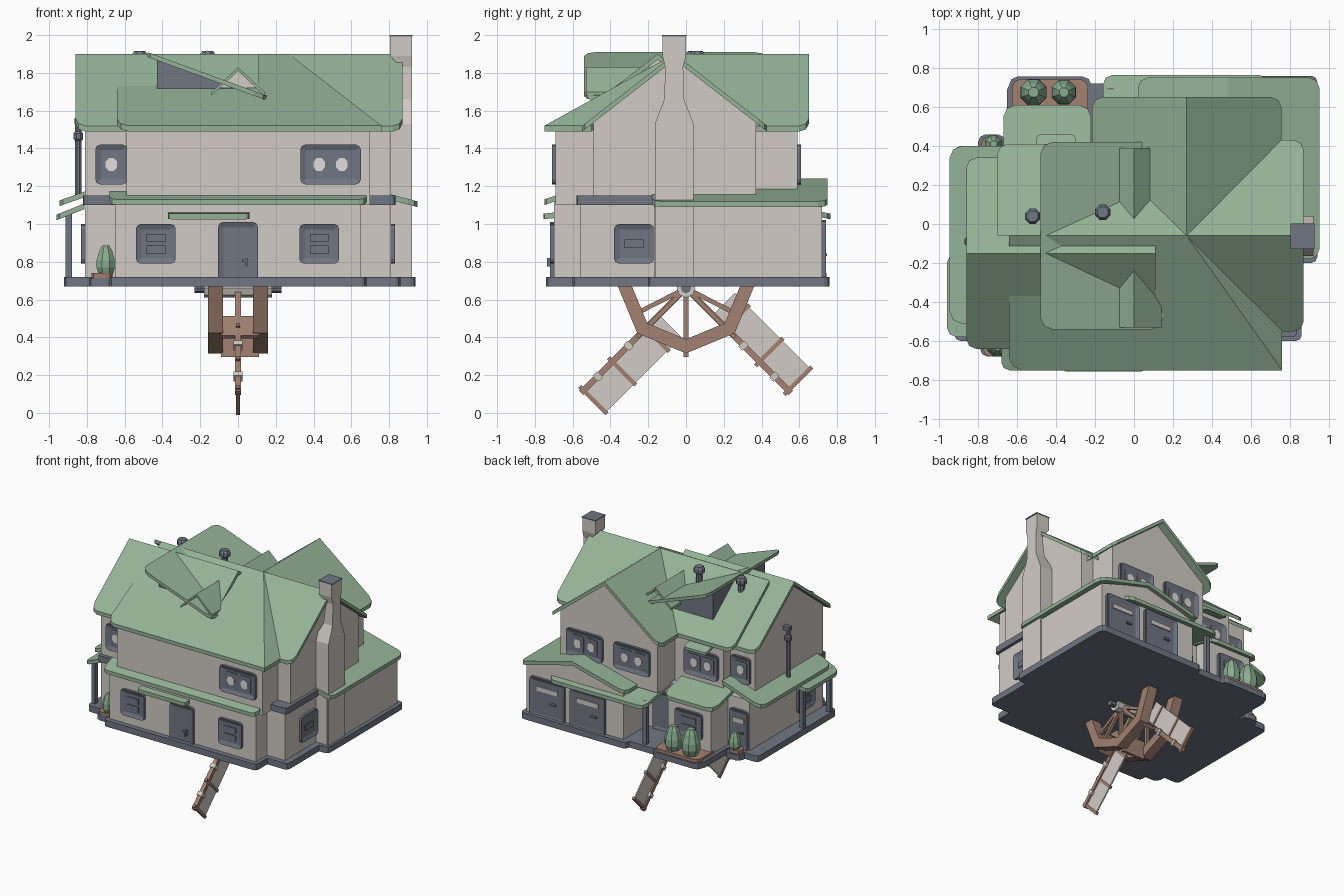
import bpy, bmesh, math
from mathutils import Matrix, Vector

if "Cube" in bpy.data.objects:
    bpy.data.objects.remove(bpy.data.objects["Cube"])


def material(name, rgb):
    m = bpy.data.materials.new(name)
    m.diffuse_color = (*rgb, 1)
    m.use_nodes = True
    m.node_tree.nodes["Principled BSDF"].inputs["Base Color"].default_value = m.diffuse_color
    return m


GREEN = material("roof green", (0.30, 0.45, 0.31))
WALL = material("wall beige", (0.64, 0.60, 0.56))
GRAY = material("trim gray", (0.165, 0.18, 0.225))
BROWN = material("wood brown", (0.36, 0.22, 0.165))
BUSH = material("bush green", (0.25, 0.42, 0.28))
GLASS = material("pale glass", (0.75, 0.73, 0.70))


def finish(name, bm, mat):
    bmesh.ops.recalc_face_normals(bm, faces=bm.faces)
    me = bpy.data.meshes.new(name)
    bm.to_mesh(me)
    bm.free()
    me.materials.append(mat)
    ob = bpy.data.objects.new(name, me)
    bpy.context.collection.objects.link(ob)
    return ob


def loft(name, rings, mat):
    """Closed solid through rings of 3D points."""
    bm = bmesh.new()
    vs = [[bm.verts.new(p) for p in r] for r in rings]
    n = len(vs[0])
    for a, b in zip(vs, vs[1:]):
        for i in range(n):
            bm.faces.new((a[i], a[(i + 1) % n], b[(i + 1) % n], b[i]))
    bm.faces.new(vs[0][::-1])
    bm.faces.new(vs[-1])
    return finish(name, bm, mat)


def prism(name, axis, pts, a0, a1, mat):
    put = {'x': lambda p, a: (a, p[0], p[1]), 'y': lambda p, a: (p[0], a, p[1]),
           'z': lambda p, a: (p[0], p[1], a)}[axis]
    return loft(name, [[put(p, a) for p in pts] for a in (a0, a1)], mat)


def rect(x0, x1, y0, y1, r=0, cut="abcd"):
    """Rectangle; corners a,b,c,d (counter-clockwise from low-low) are cut by r."""
    out = []
    for k, (x, y), (sx, sy) in zip("abcd", ((x0, y0), (x1, y0), (x1, y1), (x0, y1)),
                                   ((1, 1), (-1, 1), (-1, -1), (1, -1))):
        if r and k in cut:
            c = [(x, y + sy * r), (x + sx * r * .3, y + sy * r * .3), (x + sx * r, y)]
            out += c if k in "ac" else c[::-1]
        else:
            out.append((x, y))
    return out


def box(name, x0, x1, y0, y1, z0, z1, mat, r=0):
    return prism(name, 'z', rect(x0, x1, y0, y1, r), z0, z1, mat)


def slab(name, plan, zf, t=0.03, mat=GREEN):
    """Sloped sheet: plan outline with height zf(x, y) on its top."""
    return loft(name, [[(x, y, zf(x, y) - d) for x, y in plan] for d in (t, 0)], mat)


def gable_roof(name, axis, a0, a1, c, half, zr, ze, t=0.03, r=0.05, cut="ab"):
    """Two slopes from a ridge at c; cut 'a'/'b' rounds eave corners at ends a0/a1."""
    k = (zr - ze) / half
    for s in (-1, 1):
        lo, hi = (c - half, c) if s < 0 else (c, c + half)
        if axis == 'x':
            keys = {('a', -1): 'a', ('b', -1): 'b', ('a', 1): 'd', ('b', 1): 'c'}
            plan = rect(a0, a1, lo, hi, r, [keys[e, s] for e in cut])
            slab(name, plan, lambda x, y: zr - k * abs(y - c), t)
        else:
            keys = {('a', -1): 'a', ('b', -1): 'd', ('a', 1): 'b', ('b', 1): 'c'}
            plan = rect(lo, hi, a0, a1, r, [keys[e, s] for e in cut])
            slab(name, plan, lambda x, y: zr - k * abs(x - c), t)


def gable_wall(name, axis, a0, a1, w0, w1, c, z0, z1, zp, mat=WALL):
    prism(name, axis, [(w0, z0), (w1, z0), (w1, z1), (c, zp), (w0, z1)], a0, a1, mat)


def window(name, x, y, z, w, h, ang=0, panes=0, bars=0, slit=False):
    """Chamfered frame with recessed panel; ang 0 faces -y, 90 +x, 180 +y, 270 -x."""
    parts = []
    bm = bmesh.new()
    outline = rect(-w / 2, w / 2, -h / 2, h / 2, 0.025)
    front = bm.faces.new([bm.verts.new((a, -0.02, b)) for a, b in outline])
    ext = bmesh.ops.extrude_face_region(bm, geom=[front])
    bmesh.ops.translate(bm, vec=(0, 0.04, 0),
                        verts=[v for v in ext["geom"] if isinstance(v, bmesh.types.BMVert)])
    if not front.is_valid:
        front = min(bm.faces, key=lambda f: f.calc_center_median().y)
    bmesh.ops.inset_region(bm, faces=[front], thickness=0.03)
    bmesh.ops.translate(bm, vec=(0, 0.012, 0), verts=front.verts)
    parts.append(finish(name, bm, GRAY))
    for i in range(panes):
        cx = (i - (panes - 1) / 2) * 0.12
        parts.append(prism(name + "_sash", 'y', rect(cx - .052, cx + .052, -.065, .065, .01), -.013, 0, GRAY))
        disc = [(cx + .033 * math.cos(a * math.pi / 4 + .39), .038 * math.sin(a * math.pi / 4 + .39)) for a in range(8)]
        parts.append(prism(name + "_glass", 'y', disc, -.018, -.012, GLASS))
    for i in range(bars):
        cz = (i - (bars - 1) / 2) * 0.062
        parts.append(prism(name + "_panel", 'y', rect(-w / 2 + .055, w / 2 - .055, cz - .022, cz + .022), -.016, 0, GRAY))
    if slit:
        parts.append(prism(name + "_slit", 'y', rect(-w * .3, w * .3, h * .17, h * .28), -.016, 0, WALL))
        parts.append(prism(name + "_handle", 'y', rect(w * .1, w * .25, -.03, -.015), -.026, 0, GRAY))
    for p in parts:
        p.matrix_world = Matrix.Translation((x, y, z)) @ Matrix.Rotation(math.radians(ang), 4, 'Z')


def turned(name, x, y, prof, mat, n=8):
    """Low-poly turned part from (radius, z) pairs."""
    loft(name, [[(x + r * math.cos(2 * math.pi * (i + .5) / n), y + r * math.sin(2 * math.pi * (i + .5) / n), z)
                 for i in range(n)] for r, z in prof], mat)


# base slab and ground floor
for b in ((-.68, .68, -.74, 0), (-.92, 0, -.6, .40), (0, .86, -.6, 0), (0, .94, -.2, .76), (-.65, .1, 0, .72)):
    box("base_slab", *b, .67, .72, GRAY, .03)
for b in ((-.65, .65, -.70, 0), (-.81, 0, -.58, .35), (0, .81, -.56, 0), (-.62, -.24, 0, .57), (-.3, .1, 0, .42)):
    box("lower_wall", *b, .70, 1.12, WALL)
gable_wall("garage_wall", 'y', -.17, .72, .05, .91, .48, .70, 1.09, 1.22)
box("band_right", .2, .835, -.58, 0, 1.10, 1.15, GRAY, .02)
box("band_left", -.82, 0, -.61, .3, 1.10, 1.15, GRAY, .02)

# upper floor walls
gable_wall("main_wall", 'x', -.59, .27, -.69, .37, -.06, 1.1, 1.53, 1.87)
box("main_wall_right", .2, .70, -.69, 0, 1.1, 1.53, WALL)
gable_wall("left_wing_wall", 'x', -.81, 0, -.58, .28, -.15, 1.1, 1.54, 1.87)
gable_wall("right_wing_wall", 'x', .27, .81, -.49, .37, -.06, 1.1, 1.54, 1.87)
gable_wall("back_wing_wall", 'y', 0, .59, -.16, .70, .27, 1.1, 1.54, 1.87)

# upper roofs
slab("front_roof", [(-.64, -.69), (-.62, -.73), (-.58, -.75), (.76, -.75), (.27, -.06), (-.64, -.06)],
     lambda x, y: 1.9 + .55 * (y + .06))
slab("front_hip", [(.27, -.06), (.76, -.75), (.76, -.5)], lambda x, y: 1.9 - .775 * (x - .27))
slab("rear_roof", rect(-.70, .27, -.06, .41, .05, "d"), lambda x, y: 1.9 - .8 * (y + .06))
gable_roof("left_wing_roof", 'x', -.86, .11, -.15, .49, 1.9, 1.52, cut="a")
gable_roof("right_wing_roof", 'x', .27, .87, -.06, .49, 1.9, 1.52, cut="b")
gable_roof("back_wing_roof", 'y', -.06, .65, .27, .485, 1.9, 1.52, cut="b")

# tilted dormer and small cross gable
slab("dormer_roof", rect(-.48, .15, -.54, .42, .06), lambda x, y: 1.91 - .365 * (x + .48), .025)
prism("dormer_box", 'y', [(-.43, 1.5), (-.43, 1.87), (-.02, 1.72), (-.02, 1.5)], -.39, .27, GRAY)
gable_roof("small_gable_roof", 'y', -.53, .39, 0, .14, 1.83, 1.70, .02, r=0)
prism("small_gable_wall", 'y', [(-.1, 1.72), (.1, 1.72), (0, 1.82)], -.42, .3, WALL)

# lower roofs, awnings
slab("front_eave", rect(-.68, .68, -.75, -.62, .04, "ab"), lambda x, y: 1.13 + .35 * (y + .75))
slab("front_awning", rect(-.37, .06, -.755, -.68, .02, "ab"), lambda x, y: 1.055 + .1 * (y + .755))
slab("left_lean_roof", rect(-.945, -.6, -.51, .40, .06, "ad"), lambda x, y: 1.125 + .35 * (x + .945))
slab("left_porch_roof", rect(-.96, -.79, -.58, -.15, .05, "ad"), lambda x, y: 1.05 + .4 * (x + .96))
gable_roof("garage_roof", 'y', -.18, .75, .485, .465, 1.24, 1.12)
slab("garage_canopy", rect(-.16, .69, .3, .765, .05, "cd"), lambda x, y: 1.055 - .2 * (y - .765))
slab("bay_roof", rect(-.67, -.22, .2, .61, .06, "cd"), lambda x, y: 1.11 - .25 * (y - .61))
slab("bay_awning", rect(-.50, -.30, .35, .46, .02, "cd"), lambda x, y: 1.46 - .3 * (y - .46), .02)

# chimney and roof vents
loft("chimney", [[(x0, y0, z), (.92, y0, z), (.92, y1, z), (x0, y1, z)] for x0, y0, y1, z in
                 ((.78, -.165, .04, .72), (.78, -.165, .04, 1.53), (.84, -.115, -.01, 1.66),
                  (.86, -.11, -.015, 1.83), (.805, -.125, 0, 1.89), (.805, -.125, 0, 1.995))], WALL)
box("chimney_cap", .803, .925, -.127, .002, 1.992, 2.0, GRAY)
for x, y in ((-.52, .04), (-.16, .06)):
    turned("roof_vent", x, y, ((.025, 1.72), (.025, 1.86), (.042, 1.87), (.042, 1.9), (.03, 1.917)), GRAY)
turned("drain_pipe", -.845, -.09, ((.018, 1.15), (.018, 1.44), (.027, 1.45), (.027, 1.48), (.018, 1.49), (.018, 1.55)), GRAY)
box("pipe_elbow", -.865, -.8, -.108, -.072, 1.53, 1.56, GRAY)

# windows and doors
for x in (-.435, .43):
    window("front_window", x, -.70, .895, .21, .21, 0, bars=2)
window("right_window", .81, -.275, .895, .21, .21, 90, bars=1)
window("left_window", -.81, -.35, .895, .21, .21, 270, bars=2)
window("bay_window", -.43, .57, .92, .24, .21, 180, bars=2)
window("front_door", 0, -.70, .85, .21, .32, 0)
box("front_door_handle", .02, .05, -.735, -.70, .80, .815, GRAY)
box("front_door_lock", .04, .05, -.735, -.70, .775, .82, GRAY)
window("back_door", -.10, .42, .87, .18, .32, 180)
window("side_door", -.72, .35, .87, .16, .32, 180, slit=True)
for x in (.72, .36):
    window("garage_door", x, .72, .86, .31, .32, 180, slit=True)
for x, y, w, ang, n in ((.49, -.69, .32, 0, 2), (-.67, -.58, .17, 0, 1), (.06, .59, .32, 180, 2),
                        (.48, .59, .32, 180, 2), (-.40, .37, .30, 180, 2), (-.69, .28, .17, 180, 1)):
    window("upper_window", x, y, 1.315, w, .21, ang, panes=n)

# posts, planters, bushes
for x, y in ((-.895, -.54), (-.895, -.2), (-.12, .68)):
    box("porch_post", x - .017, x + .017, y - .017, y + .017, .70, 1.07, GRAY)
for x0, x1, y0, y1 in ((-.64, -.22, .5, .755), (-.80, -.66, .36, .46), (-.79, -.65, -.68, -.56)):
    box("planter_base", x0, x1, y0, y1, .67, .715, GRAY, .04)
    box("planter", x0 + .015, x1 - .015, y0, y1 - .012, .70, .74, BROWN, .04)
for x, y, s in ((-.515, .675, 1.35), (-.36, .675, 1.25), (-.72, .41, .9), (-.70, -.63, 1)):
    turned("bush", x, y, [(r * s, .72 + h * s) for r, h in
                          ((.035, 0), (.054, .05), (.052, .09), (.036, .14), (.02, .165))], BUSH)

# wheel under the house, axle along x
HZ = .66
A = [math.radians(a) for a in (-90, -45, 0, 45, 90)]
for x in (-.16, .08):
    ring = [(.365 * math.sin(a), HZ + .02 - .365 * math.cos(a)) for a in A]
    ring += [(.29 * math.sin(a), HZ + .02 - .29 * math.cos(a)) for a in A[::-1]]
    prism("wheel_ring", 'x', ring, x, x + .08, BROWN)


def spun(name, ang, x0, x1, y0, y1, r0, r1, mat):
    """Box reaching from radius r0 to r1, turned about the axle."""
    ob = box(name, x0, x1, y0, y1, -r1, -r0, mat)
    ob.matrix_world = Matrix.Translation((0, 0, HZ)) @ Matrix.Rotation(ang, 4, 'X')


for a in A[1:4]:
    spun("wheel_paddle", a, -.09, .11, -.012, .012, .22, .365, BROWN)
    for x in (-.12, .12):
        spun("wheel_spoke", a, x - .012, x + .012, -.012, .012, 0, .3, BROWN)
for a in (A[0] * .7, A[4] * .7):
    for x in (-.12, .12):
        spun("wheel_spoke", a, x - .012, x + .012, -.012, .012, 0, .3, BROWN)
for nm, r, w, m in (("axle", .025, .23, GRAY), ("hub", .05, .18, WALL)):
    prism(nm, 'x', [(r * math.cos(i * math.pi / 4), HZ + r * math.sin(i * math.pi / 4)) for i in range(8)], -w, w, m)

# two cloth sails
for a in (A[1], A[3]):
    spun("sail_stock", a, -.016, .016, -.016, .016, 0, .785, BROWN)
    spun("sail_cloth", a, -.005, .005, .016, .165, .2, .76, WALL)
    for r in (.3, .55, .765):
        spun("sail_bar", a, -.011, .011, -.03, .175, r - .011, r + .011, BROWN)
    for r in (.43, .66):
        spun("sail_joint", a, -.023, .023, -.023, .023, r - .015, r + .015, WALL)
